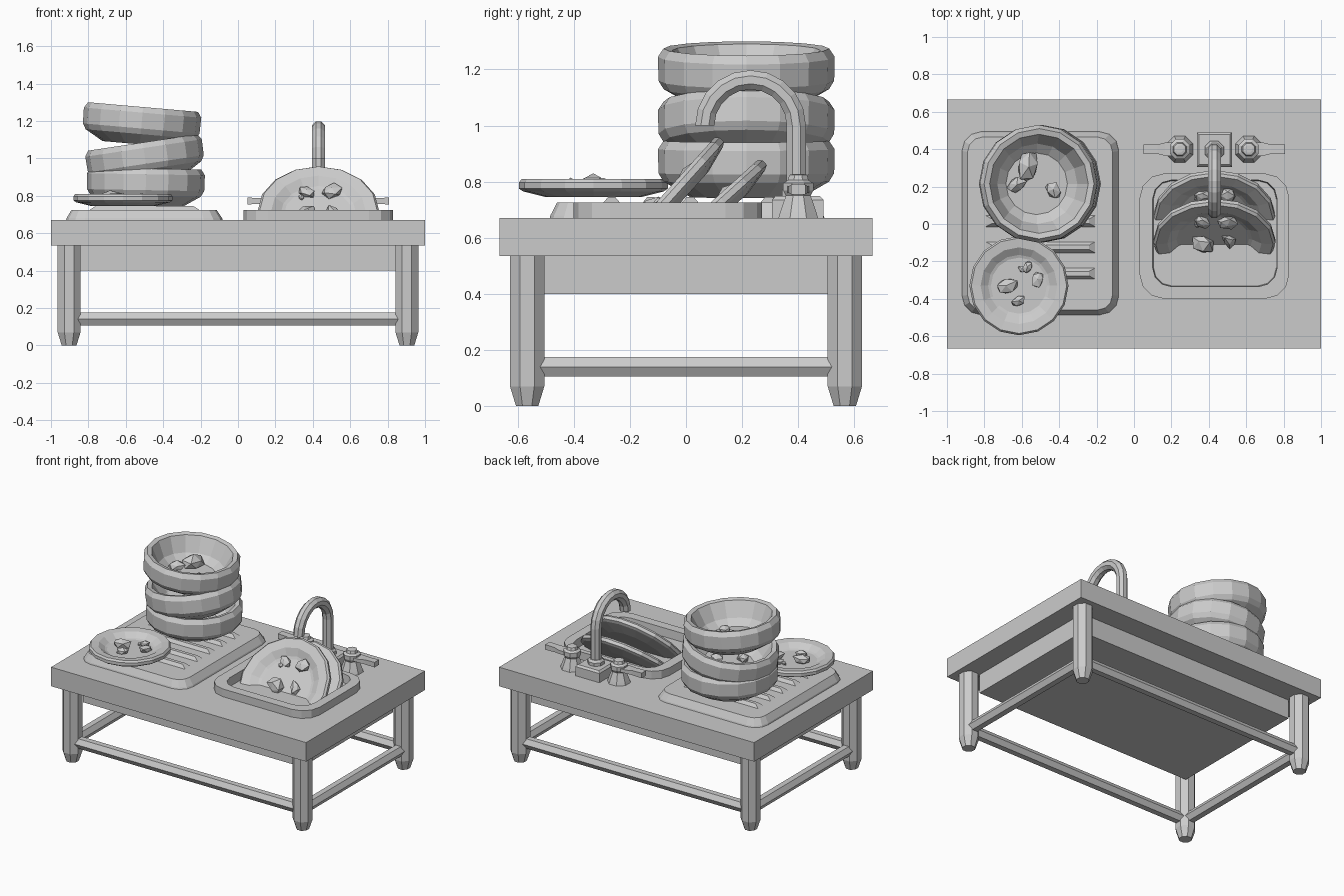
import bpy, bmesh, math, random
from mathutils import Matrix, Vector

if "Cube" in bpy.data.objects:
    bpy.data.objects.remove(bpy.data.objects["Cube"])

random.seed(4)
TAU = math.tau


def finish(name, bm):
    bmesh.ops.recalc_face_normals(bm, faces=bm.faces)
    mesh = bpy.data.meshes.new(name)
    bm.to_mesh(mesh)
    bm.free()
    ob = bpy.data.objects.new(name, mesh)
    bpy.context.collection.objects.link(ob)
    return ob


def loft(name, rings, matrix=None):
    """Skin a list of equal-length point rings and cap both ends."""
    bm = bmesh.new()
    vs = [[bm.verts.new(p) for p in ring] for ring in rings]
    n = len(vs[0])
    for a, b in zip(vs, vs[1:]):
        for i in range(n):
            bm.faces.new((a[i], a[(i + 1) % n], b[(i + 1) % n], b[i]))
    bm.faces.new(vs[0])
    bm.faces.new(vs[-1])
    ob = finish(name, bm)
    if matrix:
        ob.matrix_world = matrix
    return ob


def lathe(name, profile, sides, matrix, turn=0.0):
    return loft(name, [[(r * math.cos(TAU * i / sides + turn), r * math.sin(TAU * i / sides + turn), z)
                        for i in range(sides)] for r, z in profile], matrix)


def rounded(x0, x1, y0, y1, r, z, seg=3):
    pts = []
    for k, (cx, cy) in enumerate(((x1 - r, y1 - r), (x0 + r, y1 - r), (x0 + r, y0 + r), (x1 - r, y0 + r))):
        for i in range(seg + 1):
            a = math.pi / 2 * (k + i / seg)
            pts.append((cx + r * math.cos(a), cy + r * math.sin(a), z))
    return pts


def rect(hx, hy, z, cx=0, cy=0):
    return [(cx + sx * hx, cy + sy * hy, z) for sx, sy in ((-1, -1), (1, -1), (1, 1), (-1, 1))]


def move(x, y, z):
    return Matrix.Translation((x, y, z))


def rot(deg, axis):
    return Matrix.Rotation(math.radians(deg), 4, axis)


# Table top and under-box, both opened for the basin
cutter = loft("basin_cutter", [rounded(0.075, 0.785, -0.355, 0.25, 0.11, z) for z in (0.415, 0.8)])
for name, hx, hy, z0, z1 in (("table_top", 1, 0.665, 0.535, 0.67), ("under_box", 0.86, 0.51, 0.40, 0.535)):
    ob = loft(name, [rect(hx, hy, z0), rect(hx, hy, z1)])
    mod = ob.modifiers.new("opening", "BOOLEAN")
    mod.operation, mod.object, mod.solver = "DIFFERENCE", cutter, "EXACT"
    bpy.context.view_layer.objects.active = ob
    bpy.ops.object.modifier_apply(modifier=mod.name)
bpy.data.objects.remove(cutter)

# Legs with tapered feet
LX, LY = 0.903, 0.566
for sx in (-1, 1):
    for sy in (-1, 1):
        lathe("leg", [(0.043, 0), (0.066, 0.07), (0.066, 0.54)], 8, move(sx * LX, sy * LY, 0), TAU / 16)

# Hexagonal stretchers between the legs
for s in (-1, 1):
    lathe("long_stretcher", [(0.04, -LX), (0.04, LX)], 6, move(0, s * LY, 0.14) @ rot(90, "Y"), TAU / 12)
    lathe("side_stretcher", [(0.04, -LY), (0.04, LY)], 6, move(s * LX, 0, 0.14) @ rot(90, "X"))

# Basin: raised rim, walls and floor in one shell
loft("basin", [rounded(0.03, 0.83, -0.40, 0.27, 0.13, 0.665),
               rounded(0.03, 0.83, -0.40, 0.27, 0.13, 0.725),
               rounded(0.10, 0.765, -0.335, 0.235, 0.10, 0.725),
               rounded(0.12, 0.745, -0.315, 0.215, 0.09, 0.42)])

# Draining board with ridges
loft("draining_board", [rounded(-0.92, -0.08, -0.487, 0.495, 0.10, 0.665),
                        rounded(-0.917, -0.085, -0.483, 0.49, 0.10, 0.68),
                        rounded(-0.89, -0.115, -0.46, 0.465, 0.08, 0.725)])
for k in range(5):
    y = -0.265 + 0.14 * k
    loft("drain_ridge", [rect(0.30, 0.034, 0.72, -0.5, y), rect(0.26, 0.012, 0.746, -0.5, y)])


# Food scraps: jittered low-poly lumps
def scrap(matrix, size):
    bm = bmesh.new()
    bmesh.ops.create_icosphere(bm, subdivisions=1, radius=size)
    spin = random.uniform(0, 180)
    for v in bm.verts:
        v.co = rot(spin, "Z") @ Vector((v.co.x * 1.2, v.co.y * 0.9, v.co.z * 0.7)) * random.uniform(0.75, 1.15)
    finish("food_scrap", bm).matrix_world = matrix


def dish(name, profile, matrix, scraps):
    lathe(name, profile, 16, matrix)
    for x, y, size in scraps:
        scrap(matrix @ move(x, y, profile[-1][1] + size * 0.4), size)


# Stack of tilted bowls
BOWL = [(0.20, 0), (0.295, 0.055), (0.313, 0.085), (0.315, 0.17), (0.295, 0.2),
        (0.265, 0.193), (0.215, 0.09), (0.165, 0.05)]
dish("lower_bowl", BOWL, move(-0.495, 0.215, 0.745) @ rot(1, "Y"), [(-0.05, 0.05, 0.05), (0.08, -0.06, 0.045)])
dish("middle_bowl", BOWL, move(-0.48, 0.215, 0.887) @ rot(-8.5, "Y"), [(0.06, 0.05, 0.05), (-0.05, -0.08, 0.045)])
dish("upper_bowl", BOWL, move(-0.525, 0.215, 1.075) @ rot(5, "Y"),
     [(-0.05, 0.09, 0.075), (-0.11, -0.005, 0.05), (0.085, -0.03, 0.045)])

# Plates: one on the board, two larger ones leaning in the basin
PLATE = [(0.17, 0), (0.25, 0.02), (0.265, 0.03), (0.265, 0.052), (0.255, 0.065),
         (0.205, 0.06), (0.165, 0.032), (0.15, 0.027)]
BIG = [(r * 1.23, z) for r, z in PLATE]
dish("board_plate", PLATE, move(-0.615, -0.33, 0.745),
     [(-0.07, 0, 0.055), (0, -0.08, 0.037), (0.1, 0.035, 0.042), (0.045, 0.1, 0.03), (0.015, 0.09, 0.018)])
CRUMBS = [(-0.06, -0.02, 0.06), (0.08, 0, 0.042), (-0.065, 0.15, 0.04), (0.07, 0.155, 0.05), (-0.09, 0.12, 0.018)]
dish("front_basin_plate", BIG, move(0.43, -0.06, 0.68) @ rot(48, "X"), CRUMBS)
dish("rear_basin_plate", BIG, move(0.43, 0.066, 0.619) @ rot(42, "X"), CRUMBS[2:])

# Tap: base block, collar and arched spout
loft("tap_base", [rect(0.094, 0.092, 0.665, 0.43, 0.398), rect(0.094, 0.092, 0.735, 0.43, 0.398),
                  rect(0.082, 0.08, 0.748, 0.43, 0.398)])
path = [(0.393, 0.74)] + [(0.23 + 0.163 * math.cos(math.pi * i / 10), 1.0 + 0.163 * math.sin(math.pi * i / 10))
                          for i in range(11)]
rings = []
for i, p in enumerate(path):
    a = math.pi * max(i - 1, 0) / 10
    out = Vector((0, math.cos(a), math.sin(a)))
    rings.append([Vector((0.43, *p)) + 0.037 * (out * math.cos(t) + Vector((1, 0, 0)) * math.sin(t))
                  for t in [TAU * (k + 0.5) / 8 for k in range(8)]])
loft("tap_spout", rings)
lathe("tap_collar", [(0.055, 0.74), (0.055, 0.77), (0.042, 0.785)], 8, move(0.43, 0.393, 0), TAU / 16)

# Valves with lever handles
for x, s in ((0.245, -1), (0.613, 1)):
    lathe("tap_valve", [(0.078, 0.665), (0.07, 0.69), (0.048, 0.75), (0.058, 0.768), (0.058, 0.795),
                        (0.04, 0.805), (0.034, 0.824), (0.02, 0.827)], 8, move(x, 0.4, 0), TAU / 16)
    loft("tap_lever", [[(x + s * d, 0.4 + sy * w, 0.772 + sz * h) for sy, sz in ((-1, -1), (1, -1), (1, 1), (-1, 1))]
                       for d, w, h in ((0, 0.04, 0.012), (0.08, 0.035, 0.012), (0.12, 0.025, 0.016),
                                       (0.195, 0.025, 0.018))])
